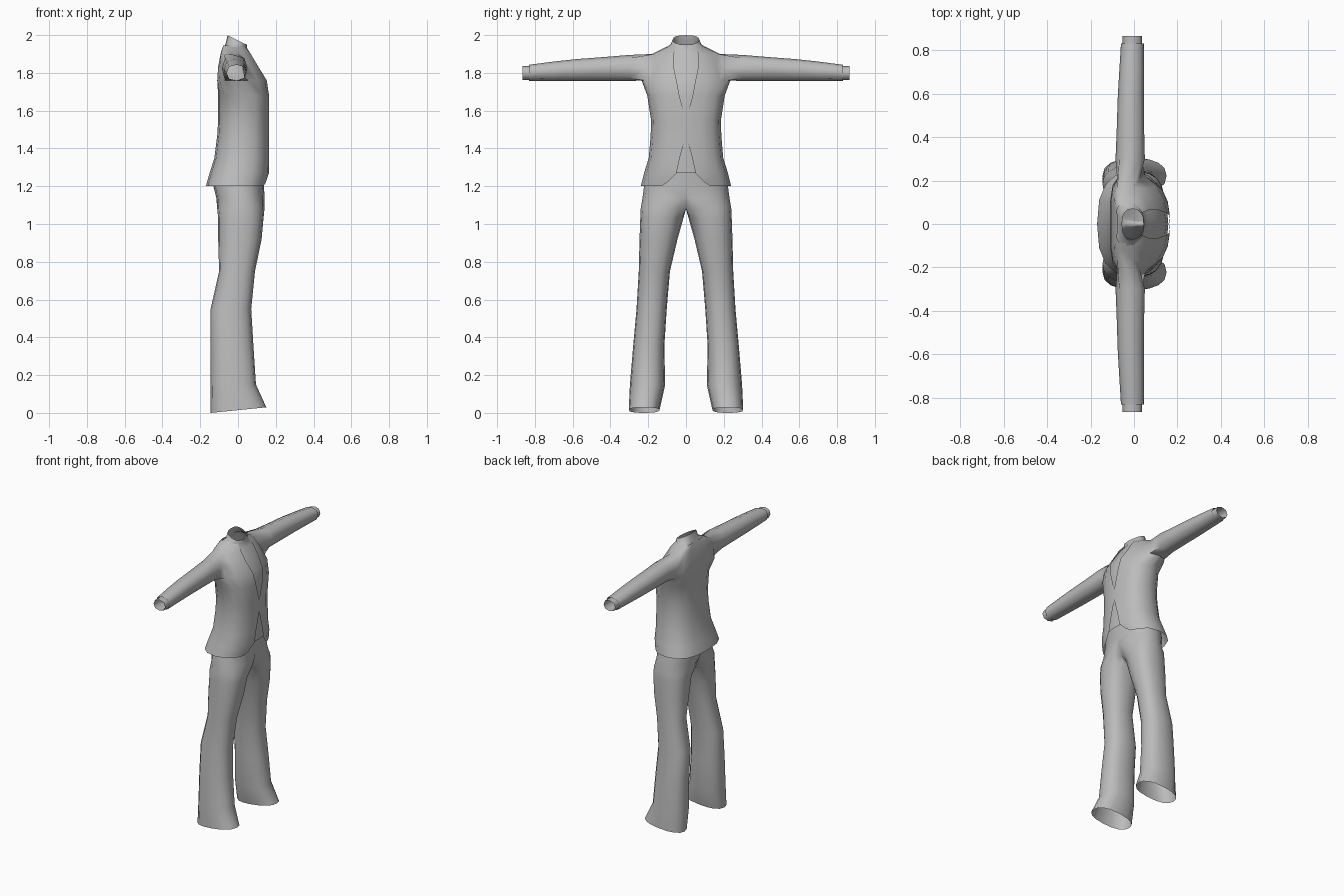
import bpy, bmesh
from math import cos, sin, pi, copysign

cube = bpy.data.objects.get("Cube")
if cube:
    bpy.data.objects.remove(cube, do_unlink=True)

# Single cloth colour
cloth = bpy.data.materials.new("grey_cloth")
cloth.use_nodes = True
GREY = (0.5, 0.5, 0.5, 1)
cloth.diffuse_color = GREY
cloth.node_tree.nodes["Principled BSDF"].inputs["Base Color"].default_value = GREY


def power(v, p=0.8):
    return copysign(abs(v) ** p, v)


def half_ring(z, back, front, width, gap=0, tilt=0, shift=0):
    """Left half of a body section, from the front edge round to the back."""
    cx, depth = (back + front) / 2, (front - back) / 2
    pts = []
    for k in range(9):
        a = pi * k / 8
        x, y = depth * power(cos(a)), width * power(sin(a))
        if k == 8:
            y = 0
        if k < 4 and y < gap:
            y = gap
            x = depth * (1 - (gap / width) ** 2.5) ** 0.4
        x += cx - shift * (y / width) ** 2
        pts.append((x, y, z + tilt * x))
    return pts


def leg_ring(z, back, front, inner, outer, tilt=0):
    """Closed leg section, cut off at the middle plane."""
    pts = []
    for k in range(16):
        a = pi * k / 8
        x = (back + front) / 2 + (front - back) / 2 * power(cos(a), 0.85)
        y = (inner + outer) / 2 + (outer - inner) / 2 * power(sin(a), 0.85)
        pts.append((x, max(y, 0), z + tilt * x))
    return pts


def sleeve_ring(y, x0, x1, z0, z1):
    """Eight-sided section across the arm."""
    pts = []
    for u, v in AROUND:
        s = 0.75 if u and v else 1
        pts.append(((x0 + x1) / 2 + (x1 - x0) / 2 * u * s, y,
                    (z0 + z1) / 2 + (z1 - z0) / 2 * v * s))
    return pts


def loft(bm, rings, closed=False):
    """Skin rings with quads; a ring may hold points or existing vertices."""
    rows = [[p if isinstance(p, bmesh.types.BMVert) else bm.verts.new(p) for p in r]
            for r in rings]
    n = len(rows[0])
    for low, high in zip(rows, rows[1:]):
        for k in range(n if closed else n - 1):
            j = (k + 1) % n
            bm.faces.new((low[k], low[j], high[j], high[k]))
    return rows


def finish(bm, name):
    """Make the mirrored, smooth-shaded object."""
    mesh = bpy.data.meshes.new(name)
    bm.to_mesh(mesh)
    bm.free()
    mesh.materials.append(cloth)
    obj = bpy.data.objects.new(name, mesh)
    bpy.context.collection.objects.link(obj)
    mirror = obj.modifiers.new("Mirror", 'MIRROR')
    mirror.use_axis = (False, True, False)
    mirror.merge_threshold = 0.0005
    bpy.ops.object.select_all(action='DESELECT')
    obj.select_set(True)
    bpy.context.view_layer.objects.active = obj
    bpy.ops.object.shade_smooth_by_angle(angle=1.0)


# Directions round the arm as (x, z) signs
AROUND = [(1, -1), (0, -1), (-1, -1), (-1, 0), (-1, 1), (0, 1), (1, 1), (1, 0)]

# Jacket sections: height, back, front, half width, front opening
BODY = [
    (1.20, -.17, .15, .24, .13), (1.22, -.165, .155, .234, .10),
    (1.27, -.15, .165, .222, .05), (1.35, -.125, .165, .197, .033),
    (1.47, -.11, .165, .187, 0), (1.55, -.105, .165, .185, 0),
    (1.68, -.105, .165, .205, .035), (1.76, -.11, .155, .235, .05),
    (1.83, -.105, .115, .215, .065), (1.90, -.09, .075, .18, .065),
    (1.93, -.08, .055, .12, .055), (1.945, -.073, .05, .088, .05),
]
ARMHOLE = 8  # section at the middle of the armhole


def arm_shift(z):
    return 0.035 if z > 1.7 else 0


# Jacket body with sleeves grown from the armhole
bm = bmesh.new()
rows = loft(bm, [half_ring(*b, shift=arm_shift(b[0])) for b in BODY])
hole = [rows[ARMHOLE + v][4 - u] for u, v in AROUND]
bmesh.ops.delete(bm, geom=[rows[ARMHOLE][4]], context='VERTS')
sleeve = [
    (.30, -.085, .05, 1.757, 1.895), (.42, -.08, .047, 1.757, 1.885),
    (.58, -.075, .045, 1.757, 1.873), (.70, -.068, .045, 1.757, 1.86),
    (.83, -.06, .045, 1.757, 1.843),
]
loft(bm, [hole] + [sleeve_ring(*s) for s in sleeve], closed=True)
finish(bm, "jacket")

# Shirt front and collar, just inside the jacket
bm = bmesh.new()
inset = 0.007
shirt = [half_ring(z, b + inset, f - inset, w - inset, shift=arm_shift(z))
         for z, b, f, w, g in BODY[2:11]]
shirt.append(half_ring(1.95, -.067, .047, .082))
shirt.append(half_ring(1.972, -.055, .043, .07, tilt=-0.5))
loft(bm, shirt)
finish(bm, "shirt")

# Shirt cuffs
bm = bmesh.new()
loft(bm, [sleeve_ring(y, -.053, .037, 1.762, 1.836) for y in (.78, .865)], closed=True)
finish(bm, "cuffs")

# Trousers: flared legs joined at the hips
LEG = [
    (.0145, -.145, .15, .14, .303, .1), (.15, -.145, .095, .11, .297),
    (.35, -.145, .082, .115, .28), (.55, -.145, .07, .102, .262),
    (.75, -.10, .09, .085, .25), (.92, -.105, .125, .045, .246),
    (1.03, -.105, .135, .014, .242), (1.08, -.11, .14, -.04, .24),
    (1.14, -.115, .14, -.20, .23), (1.20, -.13, .138, -.222, .222),
    (1.30, -.12, .148, -.19, .19), (1.45, -.10, .15, -.17, .17),
]
bm = bmesh.new()
loft(bm, [leg_ring(*s) for s in LEG], closed=True)
middle = [f for f in bm.faces if all(v.co.y < 1e-4 for v in f.verts)]
bmesh.ops.delete(bm, geom=middle, context='FACES')
finish(bm, "trousers")
